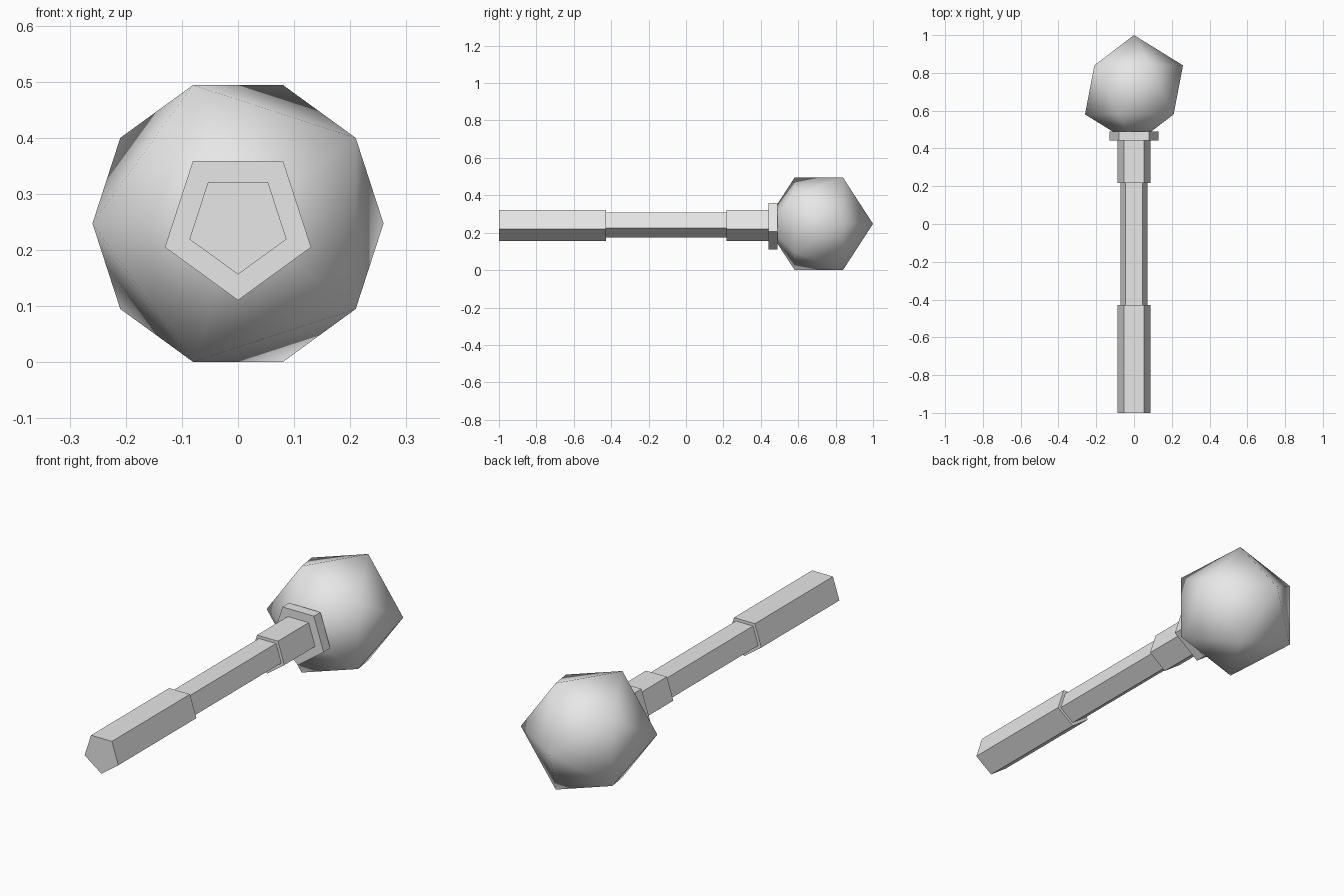
import bpy
import math

old = bpy.data.objects.get("Cube")
if old:
    bpy.data.objects.remove(old, do_unlink=True)

AXIS_Z = 0.2475
ALONG_Y = (-math.pi / 2, 0, 0)

grey = bpy.data.materials.new("light grey")
grey.use_nodes = True
colour = (0.8, 0.8, 0.8, 1)
grey.diffuse_color = colour
grey.node_tree.nodes["Principled BSDF"].inputs["Base Color"].default_value = colour


def finish(name):
    obj = bpy.context.object
    obj.name = obj.data.name = name
    bpy.ops.object.transform_apply(location=False, rotation=True, scale=False)
    obj.data.materials.append(grey)
    return obj


def pentagon_bar(name, radius, start, end):
    """Five-sided bar along y with one corner pointing down."""
    bpy.ops.mesh.primitive_cylinder_add(
        vertices=5, radius=radius, depth=end - start,
        location=(0, (start + end) / 2, AXIS_Z), rotation=ALONG_Y)
    finish(name)


# Handle sections, from the grip up to the collar
pentagon_bar("grip", 0.091, -1.0, -0.428)
pentagon_bar("shaft", 0.0745, -0.428, 0.216)
pentagon_bar("neck", 0.091, 0.216, 0.441)
pentagon_bar("collar", 0.137, 0.441, 0.489)

# Smooth-shaded twenty-sided head
bpy.ops.mesh.primitive_ico_sphere_add(
    subdivisions=1, radius=0.29, location=(0, 0.71, AXIS_Z), rotation=ALONG_Y)
finish("head")
bpy.ops.object.shade_smooth()
